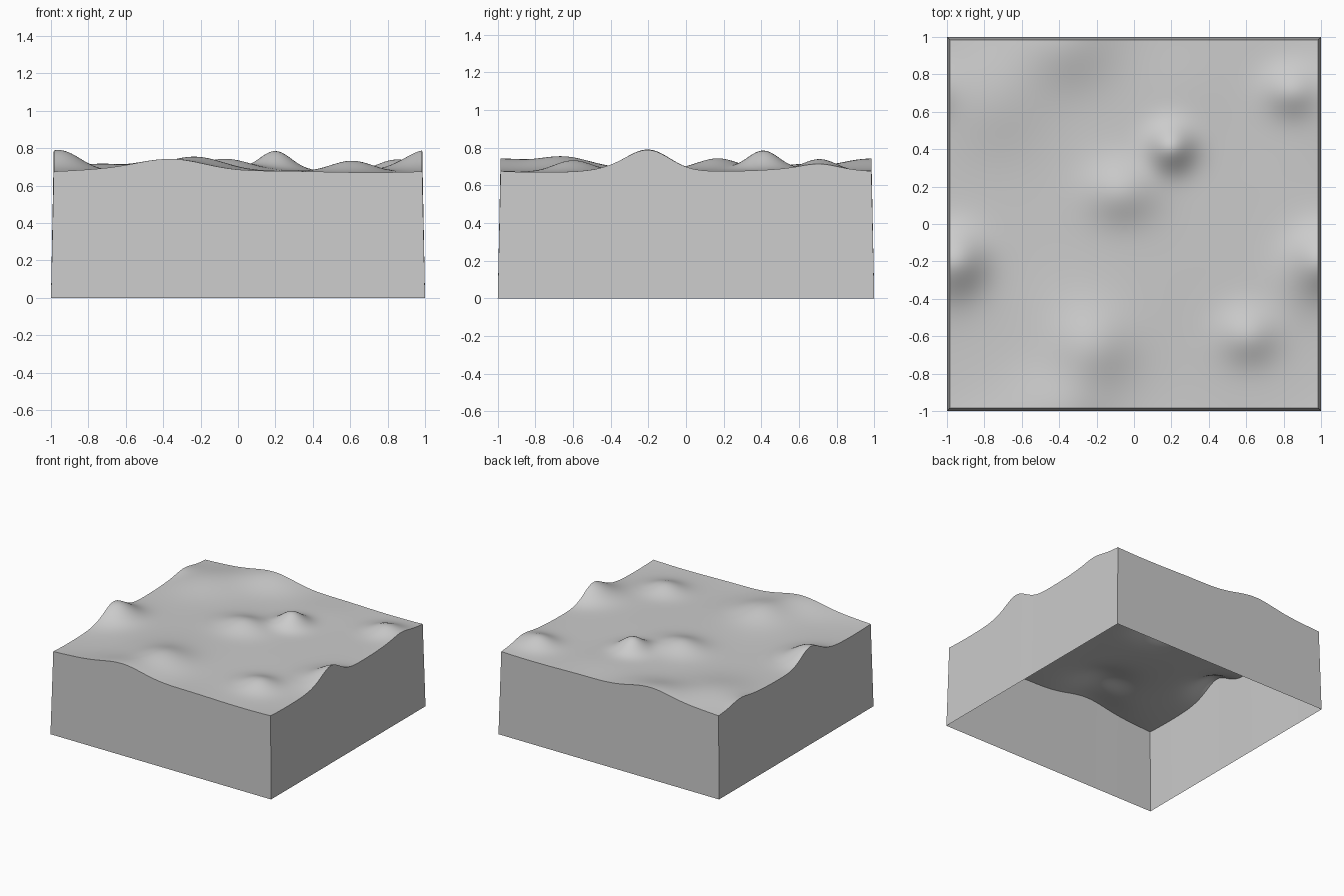
import bpy, bmesh, math

if "Cube" in bpy.data.objects:
    bpy.data.objects.remove(bpy.data.objects["Cube"], do_unlink=True)

HALF_TOP, HALF_BASE = 0.985, 1.0
PERIOD = 2 * HALF_TOP
BASE = 0.652

# Rounded hills: x, y, height, spread in x, spread in y
HILLS = [
    (0.0, 0.0, 0.030, 0.70, 0.70),      # broad central swell
    (0.20, 0.41, 0.102, 0.085, 0.085),  # sharp central peak
    (-0.07, 0.17, 0.060, 0.13, 0.11),
    (0.61, -0.60, 0.060, 0.11, 0.10),
    (0.84, 0.71, 0.062, 0.10, 0.09),
    (-0.95, -0.19, 0.090, 0.11, 0.11),  # hill crossing the side edges
    (0.95, -0.28, 0.035, 0.14, 0.14),
    (-0.22, -0.66, 0.062, 0.15, 0.14),
    (-0.32, -0.52, 0.016, 0.20, 0.20),
    (-0.37, 0.975, 0.064, 0.18, 0.16),  # hill crossing the front and back edges
    (-0.75, 0.68, 0.045, 0.20, 0.20),
    (0.25, 0.72, 0.012, 0.18, 0.18),
]


def height(x, y):
    """Sum of hills, wrapped so opposite edges match."""
    z = BASE
    for hx, hy, amp, sx, sy in HILLS:
        for ox in (-PERIOD, 0, PERIOD):
            for oy in (-PERIOD, 0, PERIOD):
                u, v = (x - hx - ox) / sx, (y - hy - oy) / sy
                z += amp * math.exp(-(u * u + v * v) / 2)
    return z


def make_object(name, bm, mat):
    mesh = bpy.data.meshes.new(name)
    bm.to_mesh(mesh)
    bm.free()
    mesh.materials.append(mat)
    obj = bpy.data.objects.new(name, mesh)
    bpy.context.collection.objects.link(obj)
    return obj


grey = bpy.data.materials.new("plain_grey")
grey.use_nodes = True
colour = (0.6, 0.6, 0.6, 1)
grey.diffuse_color = colour
grey.node_tree.nodes["Principled BSDF"].inputs["Base Color"].default_value = colour

# Rolling ground surface
bm = bmesh.new()
bmesh.ops.create_grid(bm, x_segments=100, y_segments=100, size=HALF_TOP)
for v in bm.verts:
    v.co.z = height(v.co.x, v.co.y)

# Flared side walls, open underneath
rim = [e for e in bm.edges if e.is_boundary]
skirt = bmesh.ops.extrude_edge_only(bm, edges=rim)["geom"]
flare = HALF_BASE / HALF_TOP
for v in skirt:
    if isinstance(v, bmesh.types.BMVert):
        v.co = (v.co.x * flare, v.co.y * flare, 0)
bmesh.ops.recalc_face_normals(bm, faces=bm.faces)
top = max(bm.faces, key=lambda f: f.calc_center_median().z)
if top.normal.z < 0:
    bmesh.ops.reverse_faces(bm, faces=bm.faces)

terrain = make_object("terrain_block", bm, grey)
bpy.ops.object.select_all(action="DESELECT")
terrain.select_set(True)
bpy.context.view_layer.objects.active = terrain
bpy.ops.object.shade_smooth_by_angle(angle=math.radians(40))
